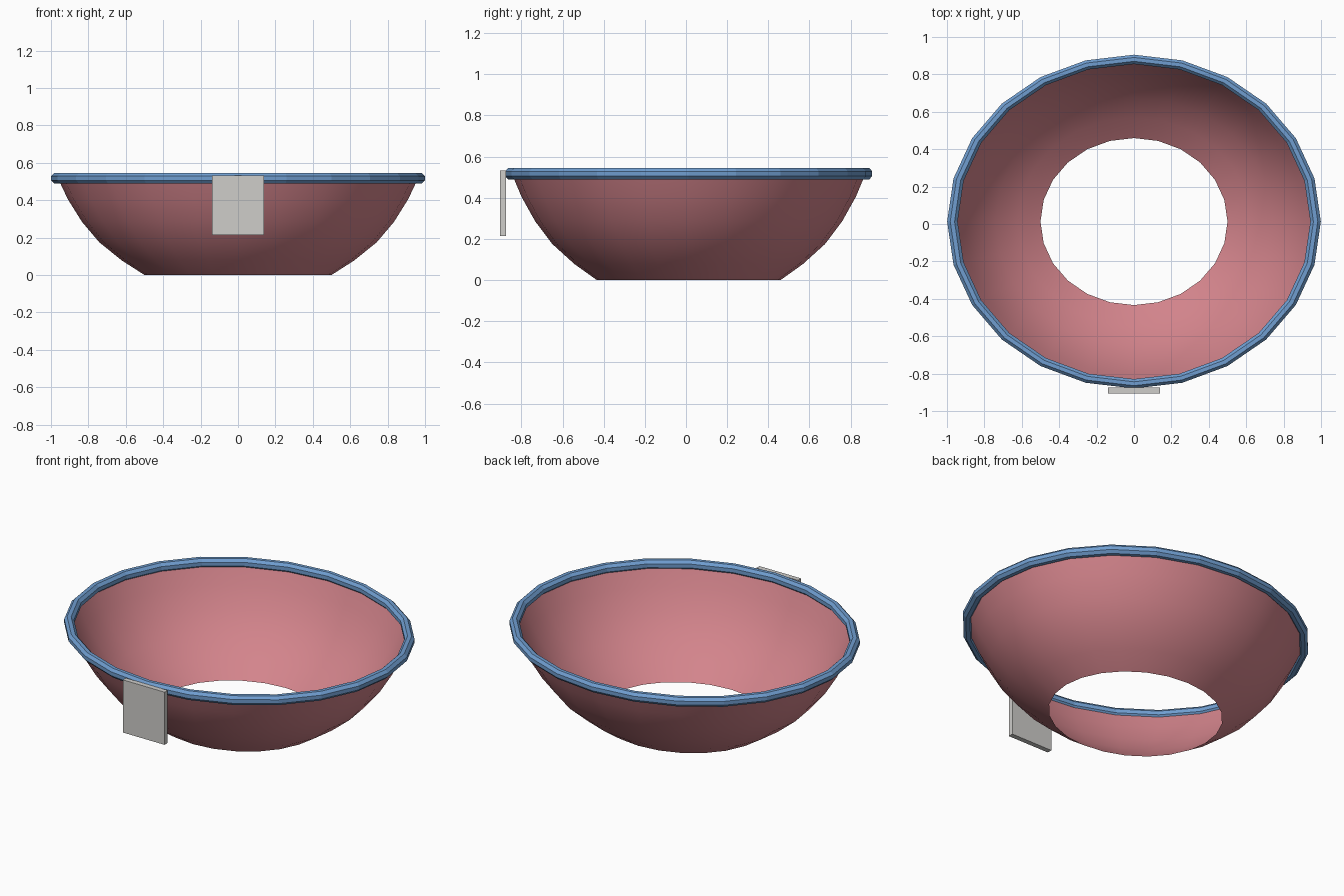
import bpy, bmesh, math

cube = bpy.data.objects.get("Cube")
if cube:
    bpy.data.objects.remove(cube, do_unlink=True)

SIDES = 24
Y_SCALE = 0.893   # the bowl is slightly oval
Y_CENTRE = 0.013


def material(name, colour):
    m = bpy.data.materials.new(name)
    m.use_nodes = True
    m.diffuse_color = (*colour, 1)
    m.node_tree.nodes["Principled BSDF"].inputs["Base Color"].default_value = (*colour, 1)
    return m


def finish(name, bm, mat, smooth=False):
    mesh = bpy.data.meshes.new(name)
    bm.to_mesh(mesh)
    bm.free()
    mesh.materials.append(mat)
    for p in mesh.polygons:
        p.use_smooth = smooth
    obj = bpy.data.objects.new(name, mesh)
    bpy.context.collection.objects.link(obj)
    return obj


def lathe(name, profile, mat, closed=False, smooth=False):
    """Turn a (radius, height) profile into an oval ring of faces."""
    bm = bmesh.new()
    rings = []
    for i in range(SIDES):
        a = math.tau * i / SIDES
        rings.append([bm.verts.new((r * math.cos(a),
                                    Y_CENTRE + r * math.sin(a) * Y_SCALE, z))
                      for r, z in profile])
    n = len(profile)
    for i in range(SIDES):
        a, b = rings[i], rings[(i + 1) % SIDES]
        for j in range(n if closed else n - 1):
            k = (j + 1) % n
            bm.faces.new((a[j], b[j], b[k], a[k]))
    return finish(name, bm, mat, smooth)


pink = material("dusty pink", (0.65, 0.23, 0.26))
blue = material("rim blue", (0.16, 0.34, 0.63))
grey = material("light grey", (0.62, 0.61, 0.59))

# Thin open-bottomed bowl wall
lathe("bowl_wall",
      [(0.50, 0.0), (0.622, 0.078), (0.742, 0.175), (0.835, 0.285),
       (0.91, 0.405), (0.963, 0.518)], pink, smooth=True)

# Faceted rim with an eight-sided section
rim_r = 0.028 / math.cos(math.pi / 8)
section = [(0.971 + rim_r * math.cos(math.tau * (i + 0.5) / 8),
            0.517 + rim_r * math.sin(math.tau * (i + 0.5) / 8)) for i in range(8)]
lathe("rim", section, blue, closed=True)

# Flat plate hanging on the front
bm = bmesh.new()
bmesh.ops.create_cube(bm, size=1)
bmesh.ops.scale(bm, vec=(0.28, 0.03, 0.32), verts=bm.verts)
bmesh.ops.translate(bm, vec=(0, -0.89, 0.373), verts=bm.verts)
finish("front_plate", bm, grey)
